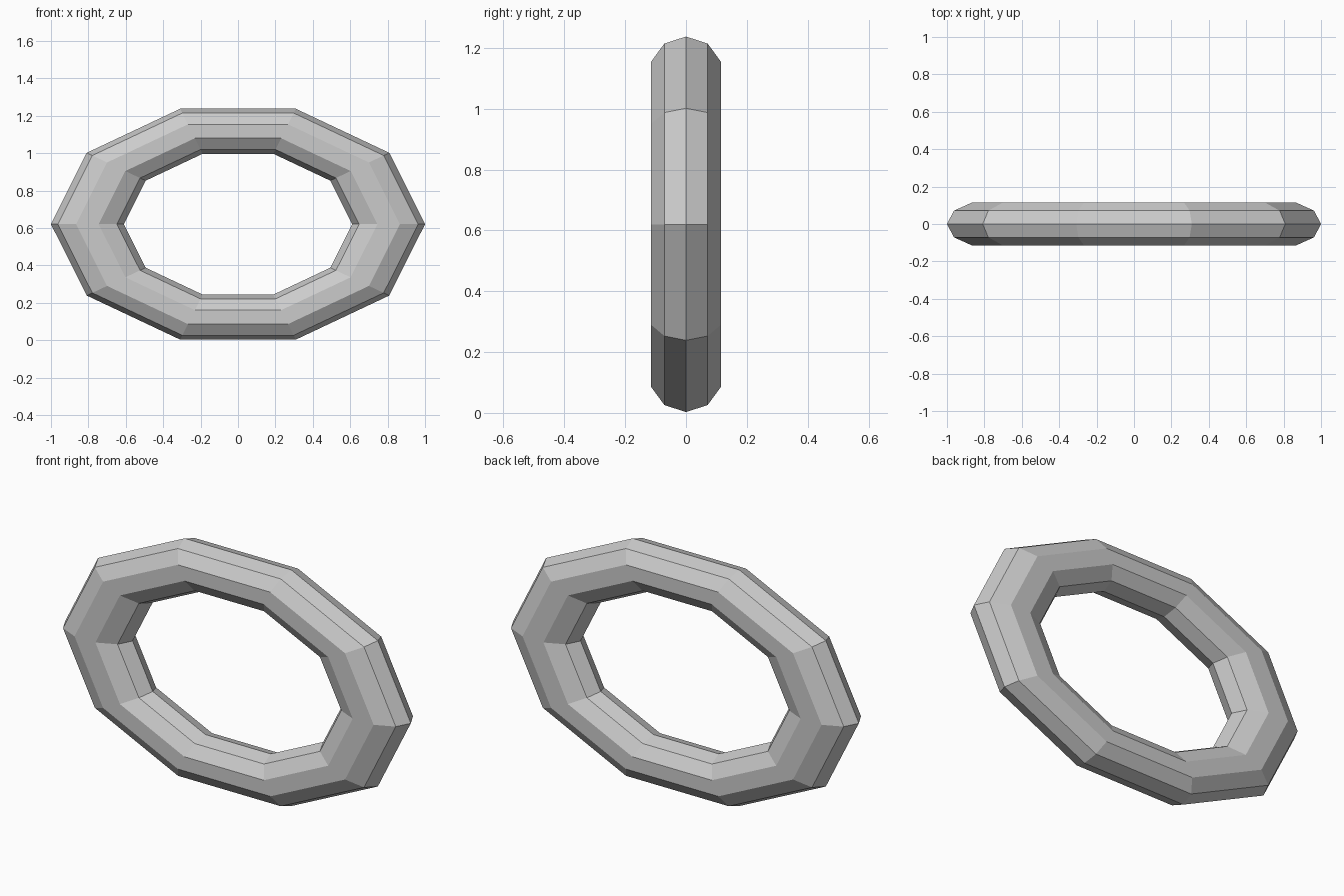
import bpy
from math import pi

if "Cube" in bpy.data.objects:
    bpy.data.objects.remove(bpy.data.objects["Cube"])

# Low-poly oval ring: ten-sided torus, squashed and stood upright
bpy.ops.mesh.primitive_torus_add(
    major_segments=10, minor_segments=10,
    major_radius=0.805, minor_radius=0.195)
ring = bpy.context.object
ring.name = "oval_ring"
ring.scale = (1.0, 0.649, 0.121 / 0.195)
ring.rotation_euler = (pi / 2, 0, 0)
ring.location = (0, 0, 0.62)
bpy.ops.object.transform_apply(location=True, rotation=True, scale=True)
bpy.ops.object.shade_flat()
